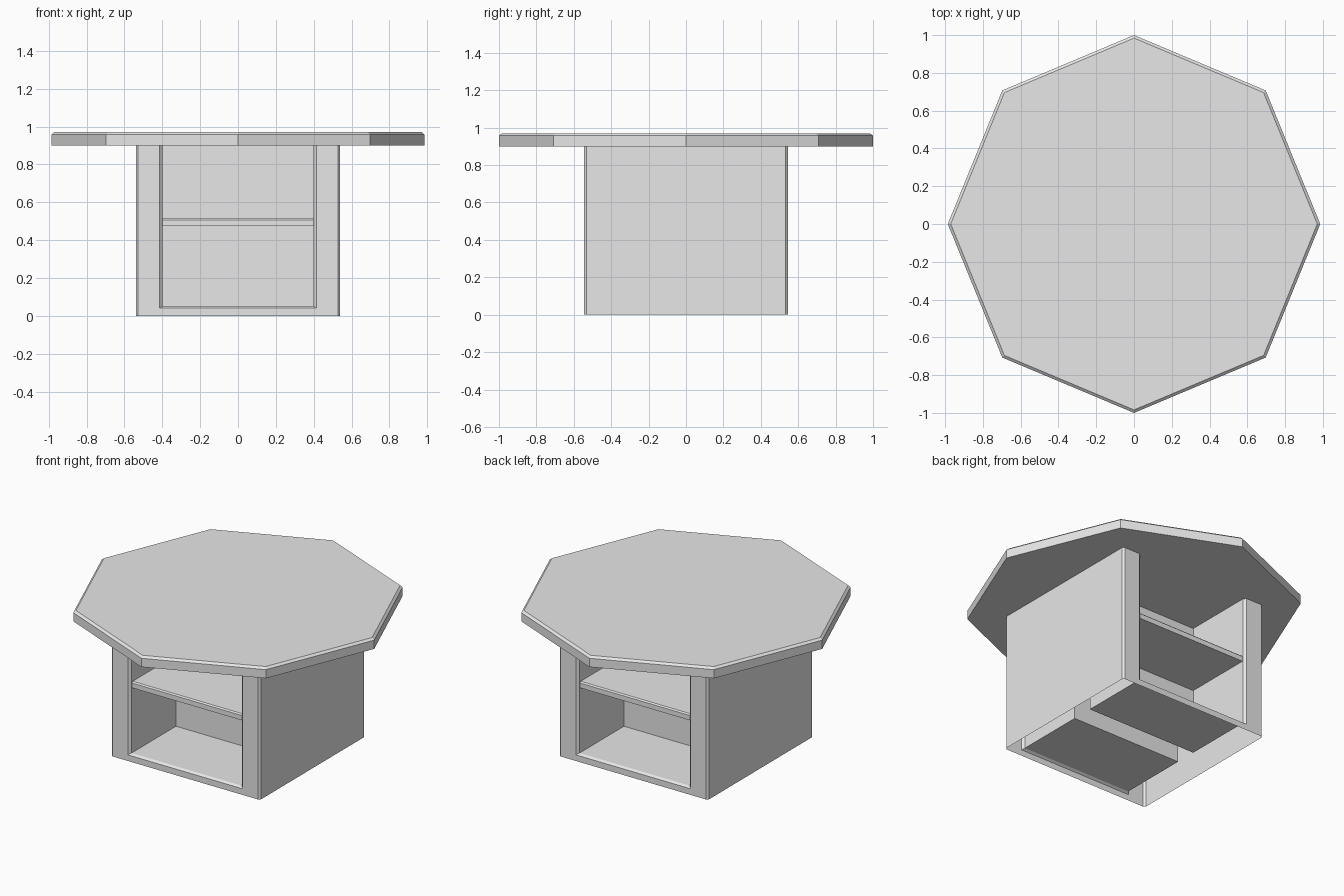
import bpy, bmesh
from math import cos, sin, pi

cube = bpy.data.objects.get("Cube")
if cube:
    bpy.data.objects.remove(cube, do_unlink=True)

grey = bpy.data.materials.new("light_grey")
grey.use_nodes = True
grey.diffuse_color = (0.8, 0.8, 0.8, 1)
grey.node_tree.nodes["Principled BSDF"].inputs["Base Color"].default_value = grey.diffuse_color

TOP_BOTTOM = 0.9    # underside of the table top
HALF_X, HALF_Y = 0.54, 0.545
CHAMFER = 0.012
BACK_Y = -0.07      # back wall of the front compartment


def finish(name, bm):
    bmesh.ops.recalc_face_normals(bm, faces=bm.faces)
    mesh = bpy.data.meshes.new(name)
    bm.to_mesh(mesh)
    bm.free()
    mesh.materials.append(grey)
    obj = bpy.data.objects.new(name, mesh)
    bpy.context.collection.objects.link(obj)
    return obj


def mirror_y(obj):
    mod = obj.modifiers.new("front_to_back", 'MIRROR')
    mod.use_axis = (False, True, False)
    mod.use_clip = True


def loft(bm, rings, closed):
    """Bridge successive rings of equal length with quads."""
    for a, b in zip(rings, rings[1:]):
        n = len(a)
        for i in range(n if closed else n - 1):
            j = (i + 1) % n
            bm.faces.new((a[i], a[j], b[j], b[i]))


# Octagonal table top with a chamfered upper edge
bm = bmesh.new()
rings = []
for scale, z in ((1, TOP_BOTTOM), (1, 0.957), (0.984, 0.97)):
    rings.append([bm.verts.new((0.986 * scale * cos(i * pi / 4),
                                scale * sin(i * pi / 4), z)) for i in range(8)])
loft(bm, rings, True)
bm.faces.new(rings[0])
bm.faces.new(rings[-1])
finish("table_top", bm)

# Hollow base: thin outer walls and an inset compartment on the front, mirrored to the back
bm = bmesh.new()


def u_ring(half_x, bottom, y):
    return [bm.verts.new((x, y, z)) for x, z in
            ((-half_x, TOP_BOTTOM), (-half_x, bottom), (half_x, bottom), (half_x, TOP_BOTTOM))]


frame = u_ring(HALF_X - CHAMFER, 0, -HALF_Y)
opening = u_ring(0.415, 0.04, -HALF_Y)
lip = u_ring(0.4, 0.05, -HALF_Y + 0.015)
back = u_ring(0.4, 0.05, BACK_Y)
loft(bm, [frame, opening, lip, back], False)
bm.faces.new(back)
for top, low, side in ((frame[0], frame[1], -1), (frame[3], frame[2], 1)):
    columns = [[top, low]]
    for y in (CHAMFER - HALF_Y, 0):
        columns.append([bm.verts.new((side * HALF_X, y, z)) for z in (TOP_BOTTOM, 0)])
    loft(bm, columns, False)
mirror_y(finish("base_cabinet", bm))

# Shelf in each compartment, with a chamfered front edge
bm = bmesh.new()
profile = ((BACK_Y, 0.475), (-0.525, 0.475), (-0.525, 0.507), (-0.517, 0.515), (BACK_Y, 0.515))
ends = [[bm.verts.new((x, y, z)) for y, z in profile] for x in (-0.4, 0.4)]
loft(bm, ends, True)
for end in ends:
    bm.faces.new(end)
mirror_y(finish("shelves", bm))
